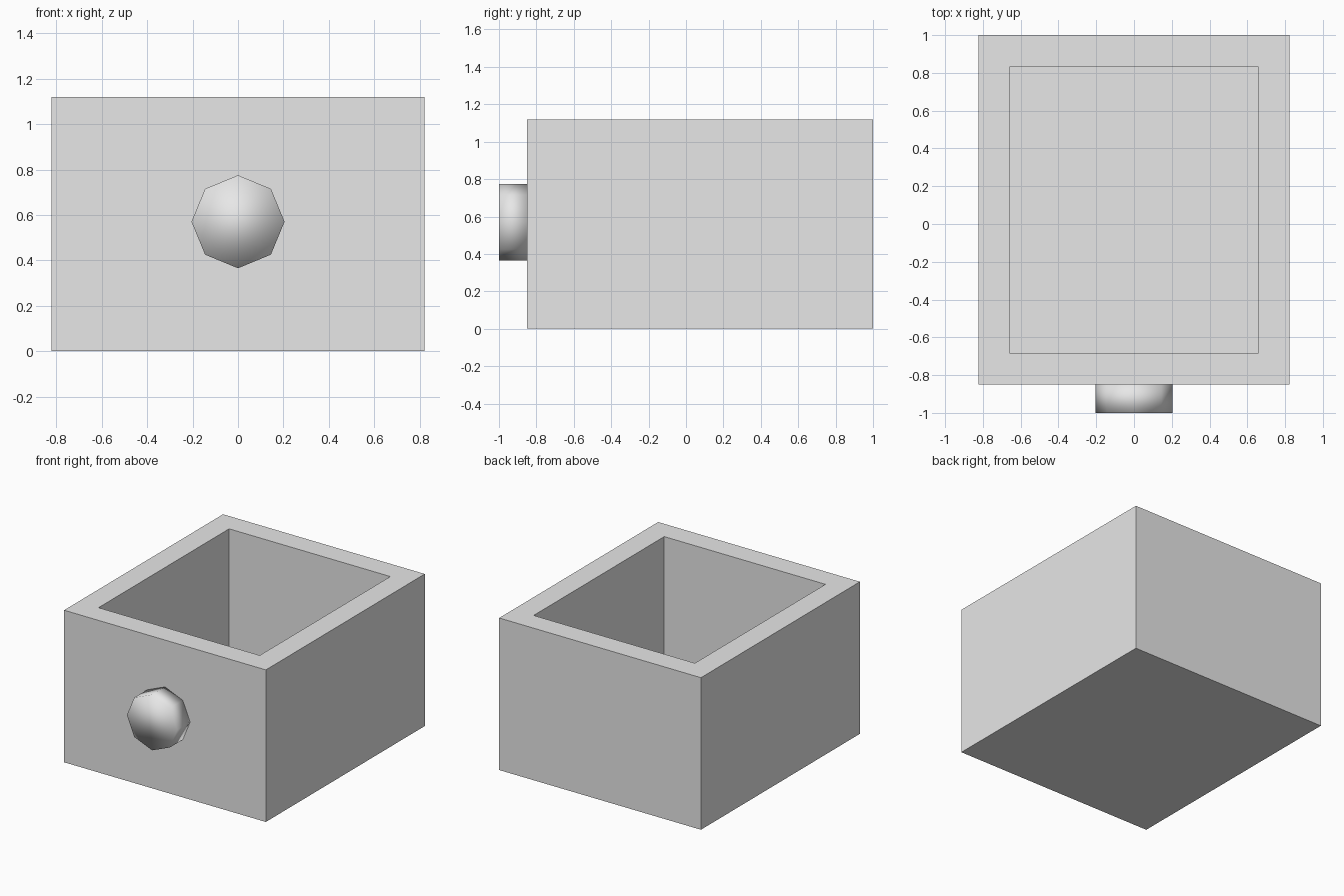
import bpy
import bmesh
from math import pi
from mathutils import Matrix, Vector

cube = bpy.data.objects.get("Cube")
if cube:
    bpy.data.objects.remove(cube, do_unlink=True)

grey = bpy.data.materials.new("light_grey")
grey.use_nodes = True
colour = (0.8, 0.8, 0.8, 1)
grey.diffuse_color = colour
grey.node_tree.nodes["Principled BSDF"].inputs["Base Color"].default_value = colour


def add_object(name, bm, smooth=False):
    mesh = bpy.data.meshes.new(name)
    for face in bm.faces:
        face.smooth = smooth
    bm.to_mesh(mesh)
    bm.free()
    mesh.materials.append(grey)
    obj = bpy.data.objects.new(name, mesh)
    bpy.context.collection.objects.link(obj)
    return obj


# Open box: a solid block whose top is inset by the wall and pushed down
width, front, back, height, wall = 1.644, -0.85, 1.0, 1.12, 0.165
bm = bmesh.new()
bmesh.ops.create_cube(bm, size=1)
bmesh.ops.scale(bm, vec=(width, back - front, height), verts=bm.verts)
bmesh.ops.translate(bm, vec=(0, (front + back) / 2, height / 2), verts=bm.verts)
bm.normal_update()
top = max(bm.faces, key=lambda f: f.calc_center_median().z)
bmesh.ops.inset_region(bm, faces=[top], thickness=wall, use_even_offset=True)
pushed = bmesh.ops.extrude_face_region(bm, geom=[top])
floor_verts = [v for v in pushed["geom"] if isinstance(v, bmesh.types.BMVert)]
bmesh.ops.translate(bm, vec=(0, 0, wall - height), verts=floor_verts)
if top.is_valid:
    bmesh.ops.delete(bm, geom=[top], context="FACES_ONLY")
bmesh.ops.recalc_face_normals(bm, faces=bm.faces)
add_object("drawer_box", bm)

# Round pull: eight-sided, smooth shaded, standing out from the front wall
length = 0.15
bm = bmesh.new()
bmesh.ops.create_cone(bm, cap_ends=True, segments=8, radius1=0.205,
                      radius2=0.205, depth=length)
place = Matrix.Translation(Vector((0, front - length / 2, 0.57)))
bm.transform(place @ Matrix.Rotation(pi / 2, 4, "X"))
add_object("drawer_knob", bm, smooth=True)
